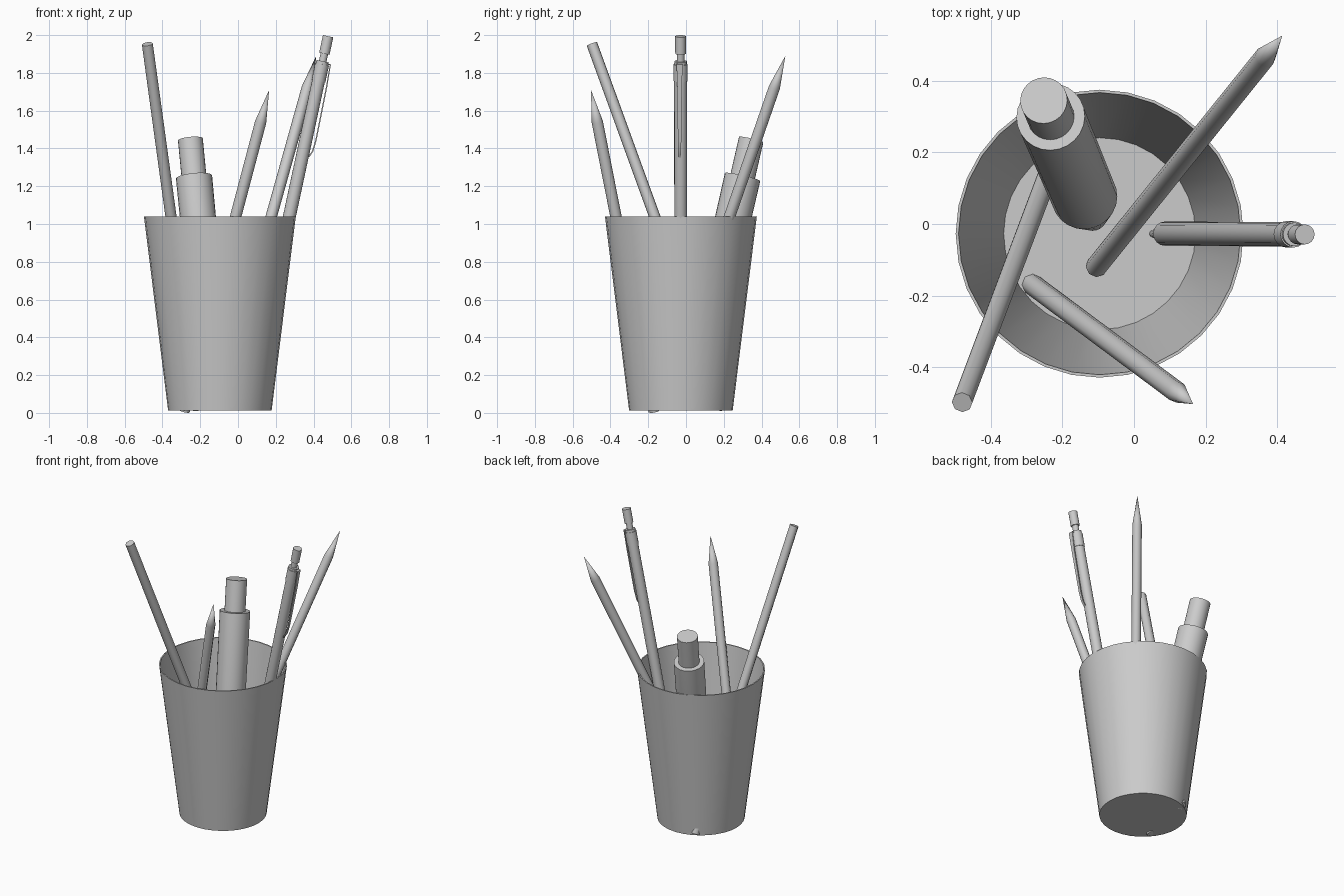
import bpy, bmesh, math
from mathutils import Vector

if "Cube" in bpy.data.objects:
    bpy.data.objects.remove(bpy.data.objects["Cube"])


def finish(name, bm, angle=30):
    """Turn a bmesh into an object, smooth except on sharp edges."""
    bmesh.ops.recalc_face_normals(bm, faces=bm.faces)
    for f in bm.faces:
        f.smooth = True
    for e in bm.edges:
        e.smooth = e.is_manifold and e.calc_face_angle(0) < math.radians(angle)
    me = bpy.data.meshes.new(name)
    bm.to_mesh(me)
    bm.free()
    ob = bpy.data.objects.new(name, me)
    bpy.context.collection.objects.link(ob)
    return ob


def turned(name, start, end, profile, sides, angle=30):
    """Lathe (fraction along axis, radius) pairs around the start-end axis."""
    start, end = Vector(start), Vector(end)
    axis = end - start
    rot = Vector((0, 0, 1)).rotation_difference(axis)
    bm = bmesh.new()
    rings = []
    for t, r in profile:
        c = start + axis * t
        n = sides if r > 0 else 1
        rings.append([bm.verts.new(c + rot @ Vector((
            r * math.cos(math.tau * i / sides),
            r * math.sin(math.tau * i / sides), 0))) for i in range(n)])
    for a, b in zip(rings, rings[1:]):
        for i in range(sides):
            j = (i + 1) % sides
            if len(a) == 1:
                bm.faces.new((a[0], b[i], b[j]))
            elif len(b) == 1:
                bm.faces.new((a[i], a[j], b[0]))
            else:
                bm.faces.new((a[i], a[j], b[j], b[i]))
    for ring in (rings[0], rings[-1]):
        if len(ring) > 1:
            bm.faces.new(ring)
    return finish(name, bm, angle)


# Tapered cup with a thin wall
turned("cup", (-0.096, -0.027, 0.012), (-0.096, -0.027, 1.04),
       [(0, 0), (0, 0.274), (1, 0.402), (1, 0.394), (0.008, 0.268), (0.008, 0)], 32)

# Unsharpened pencil
turned("blunt_pencil", (-0.215, 0.205, 0.02), (-0.48, -0.498, 1.953),
       [(0, 0.03), (1, 0.029)], 8, 50)

# Sharpened pencils
for name, start, end, neck in (
        ("short_pencil", (-0.285, -0.168, 0.009), (0.165, -0.503, 1.71), 0.9),
        ("long_pencil", (-0.106, -0.12, 0.03), (0.414, 0.526, 1.89), 0.91)):
    turned(name, start, end, [(0, 0.03), (neck, 0.03), (1, 0)], 8, 50)

# Thick marker: tapered lower end, barrel, narrower cap
turned("marker", (-0.115, 0.02, 0.03), (-0.252, 0.345, 1.447),
       [(0, 0.04), (0.17, 0.092), (0.86, 0.096), (0.86, 0.066), (1, 0.066)], 24)

# Mechanical pencil: tip, barrel, band, neck and push button
pen_low, pen_top = Vector((0.053, -0.027, 0.02)), Vector((0.477, -0.029, 1.994))
turned("mechanical_pencil", pen_low, pen_top,
       [(0, 0.01), (0.03, 0.016), (0.08, 0.034), (0.88, 0.034), (0.88, 0.037),
        (0.925, 0.037), (0.925, 0.033), (0.933, 0.033), (0.933, 0.02),
        (0.953, 0.02), (0.953, 0.028), (1, 0.028)], 16)

# Spring clip: thin strip along the barrel, (x, z, half width)
bm = bmesh.new()
rows = []
for x, z, w in ((0.452, 1.85, 0.016), (0.489, 1.843, 0.016), (0.468, 1.72, 0.012),
                (0.412, 1.44, 0.009), (0.395, 1.385, 0.008), (0.374, 1.355, 0.007)):
    rows.append([bm.verts.new((x, -0.034 + s * w, z)) for s in (-1, 1)])
for a, b in zip(rows, rows[1:]):
    bm.faces.new((a[0], a[1], b[1], b[0]))
clip = finish("clip", bm)
mod = clip.modifiers.new("thickness", 'SOLIDIFY')
mod.thickness = 0.007
mod.offset = 0
